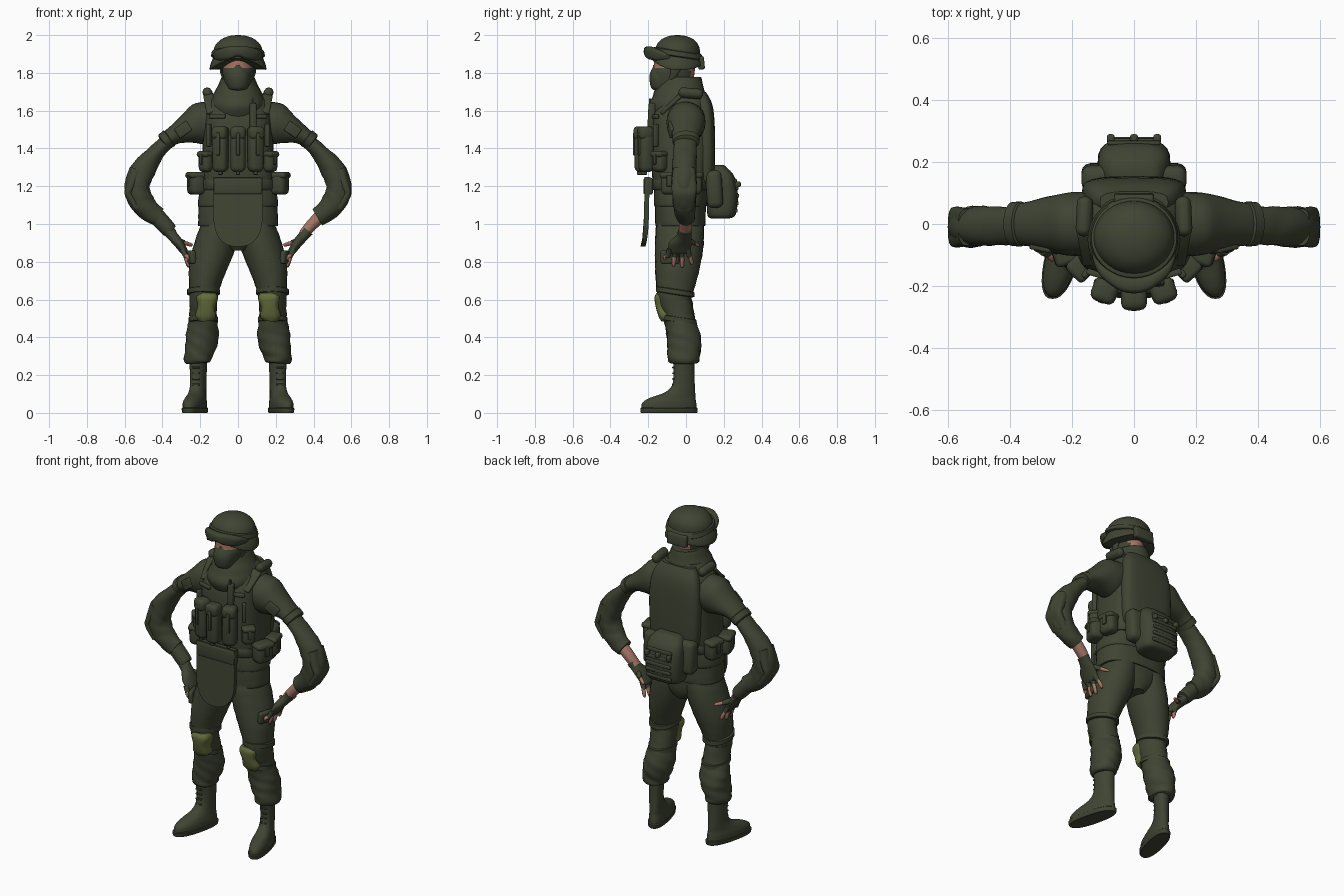
import bpy, bmesh, math
from mathutils import Vector, Matrix, Euler

def material(name, rgb):
    m = bpy.data.materials.new(name)
    m.diffuse_color = (*rgb, 1)
    return m

GREEN = material("dark olive cloth", (0.050, 0.058, 0.033))
PAD = material("knee pad olive", (0.13, 0.15, 0.045))
SKIN = material("skin", (0.38, 0.18, 0.13))

def finish(name, bm, mats):
    bmesh.ops.recalc_face_normals(bm, faces=bm.faces)
    me = bpy.data.meshes.new(name)
    bm.to_mesh(me)
    bm.free()
    for m in mats:
        me.materials.append(m)
    ob = bpy.data.objects.new(name, me)
    bpy.context.collection.objects.link(ob)
    return ob

def smooth_path(pts, sub):
    """Catmull-Rom through rows of numbers."""
    out = []
    for i in range(len(pts) - 1):
        a, b, c, d = pts[max(i - 1, 0)], pts[i], pts[i + 1], pts[min(i + 2, len(pts) - 1)]
        for k in range(sub):
            t = k / sub
            out.append([0.5 * (2 * q + (r - p) * t + (2 * p - 5 * q + 4 * r - s) * t * t
                        + (3 * q - p - 3 * r + s) * t ** 3) for p, q, r, s in zip(a, b, c, d)])
    return out + [list(pts[-1])]

def limb(name, pts, mat=GREEN, n=24, p=2.0, sub=4, warp=None, amp=0.0, mats=None, rule=None):
    """Loft of (x, y, z, half width in xz, half depth in y) rounded rings."""
    rows = smooth_path(pts, sub)
    bm = bmesh.new()
    rings = []
    for i, (x, y, z, a, b) in enumerate(rows):
        u, v = rows[max(i - 1, 0)], rows[min(i + 1, len(rows) - 1)]
        t = Vector((v[0] - u[0], 0, v[2] - u[2])).normalized()
        side = Vector((-t.z, 0, t.x))
        ring = []
        for k in range(n):
            th = 2 * math.pi * k / n
            c, s = math.cos(th), math.sin(th)
            f = 1 + amp * math.sin(3 * th + z * 38) * math.sin(z * 60 + x * 9)
            co = Vector((x, y, z)) + side * (a * f * math.copysign(abs(c) ** (2 / p), c))
            co.y += b * f * math.copysign(abs(s) ** (2 / p), s)
            ring.append(bm.verts.new(warp(co) if warp else co))
        rings.append(ring)
    for r0, r1 in zip(rings, rings[1:]):
        for k in range(n):
            bm.faces.new((r0[k], r0[(k + 1) % n], r1[(k + 1) % n], r1[k]))
    bm.faces.new(rings[0])
    bm.faces.new(rings[-1])
    if rule:
        for f in bm.faces:
            f.material_index = rule(f.calc_center_median())
    return finish(name, bm, mats or [mat])

def box(name, loc, size, rot=(0, 0, 0), r=0.012, mat=GREEN):
    bm = bmesh.new()
    bmesh.ops.create_cube(bm, size=1)
    bmesh.ops.scale(bm, vec=size, verts=bm.verts)
    bmesh.ops.bevel(bm, geom=bm.edges[:], offset=min(r, min(size) * 0.48), segments=3,
                    affect='EDGES', profile=0.5)
    bm.transform(Matrix.Translation(loc) @ Euler(rot).to_matrix().to_4x4())
    return finish(name, bm, [mat])

def pouch(name, loc, size, rz=0.0):
    """Pouch with a lid and a strap, facing -y before it is turned."""
    R = Matrix.Rotation(rz, 3, 'Z')
    w, d, h = size
    at = lambda x, y, z: Vector(loc) + R @ Vector((x, y, z))
    box(name, loc, size, (0, 0, rz), 0.026)
    box(name + "_lid", at(0, -0.004, h * 0.36), (w * 1.05, d * 1.06, h * 0.3), (0, 0, rz), 0.024)
    box(name + "_strap", at(0, -d * 0.53, h * 0.12), (w * 0.25, 0.012, h * 0.5), (0, 0, rz), 0.004)

# Jacket, vest, collar
limb("jacket", [(0, -.03, .99, .208, .128), (0, -.03, 1.0, .212, .133), (0, -.03, 1.1, .207, .135),
     (0, -.025, 1.2, .188, .14), (0, -.02, 1.4, .18, .15), (0, -.01, 1.55, .185, .14),
     (0, 0, 1.64, .17, .12), (0, 0, 1.71, .11, .085)], p=2.5, n=32, amp=.008)
limb("vest", [(0, -.025, 1.2, .19, .145), (0, -.025, 1.26, .195, .155), (0, -.02, 1.45, .185, .168),
     (0, -.015, 1.58, .175, .16), (0, 0, 1.66, .15, .125)], p=2.9, n=32)
limb("jacket_waist_fold", [(0, -.03, 1.09, .2, .13), (0, -.03, 1.1, .213, .139), (0, -.028, 1.16, .205, .142),
     (0, -.026, 1.2, .19, .14)], p=2.5, n=32)
limb("back_plate", [(0, .085, 1.2, .13, .045), (0, .1, 1.26, .16, .052), (0, .103, 1.5, .168, .05),
     (0, .09, 1.63, .15, .05), (0, .07, 1.70, .11, .035)], p=3.2)
limb("belt", [(0, -.025, 1.18, .2, .15), (0, -.025, 1.19, .207, .158), (0, -.025, 1.235, .205, .158),
     (0, -.025, 1.245, .195, .15)], p=2.5, sub=1, n=32)
limb("collar", [(0, -.045, 1.58, .14, .13), (0, -.05, 1.64, .142, .15), (0, -.038, 1.69, .128, .138),
     (0, -.03, 1.735, .105, .12), (0, -.028, 1.778, .085, .108), (0, -.028, 1.768, .074, .096)],
     warp=lambda c: Vector((c.x, c.y, c.z + .12 * min(c.y + .05, .1) * (c.z < 1.7))))
for s in (1, -1):
    box("shoulder_roll", (s * .16, .025, 1.692), (.05, .13, .055), (-.1, s * .5, 0), .024)
    box("shoulder_strap", (s * .145, -.08, 1.635), (.06, .14, .02), (.75, s * .2, 0), .008)
    box("chest_tab", (s * .11, -.165, 1.57), (.09, .02, .022), (0, 0, s * .3), .006)
box("radio", (.08, -.183, 1.57), (.035, .035, .14), (-.05, 0, .2), .01)
box("radio_aerial", (.08, -.19, 1.645), (.012, .012, .04), r=.004)

# Front pouches and belt gear
for x in (-.093, 0, .093):
    pouch("magazine_pouch", (x, -.235 + abs(x) * .25, 1.395), (.08, .075, .24), x * 3.5)
    box("pouch_pull", (x, -.245 + abs(x) * .25, 1.275), (.02, .03, .03), (0, 0, x * 3.5), .006)
for s in (1, -1):
    pouch("side_pouch", (s * .165, -.135, 1.33), (.075, .08, .11), s * .8)
    box("vest_tool", (s * .155, -.16, 1.47), (.022, .03, .12), (0, 0, s * .6), .008)
    pouch("hip_pouch", (s * .222, -.075, 1.215), (.11, .08, .12), s * 1.25)
    pouch("rear_hip_pouch", (s * .213, .035, 1.215), (.1, .075, .12), s * 1.75)
box("front_panel", (0, -.2, 1.2), (.26, .05, .09), r=.012)

# Groin flap, cut from a rounded outline
bm = bmesh.new()
outline = [(-.13, 1.25)] + [(-.13 * math.cos(a) ** .8, 1.04 - .16 * math.sin(a) ** .9)
           for a in [i * math.pi / 16 for i in range(8)]] + [(0, .88)]
outline += [(-x, z) for x, z in outline[-2::-1]]
face = bm.faces.new([bm.verts.new((x, -.241 + .9 * x * x + .02 * (z - .88), z)) for x, z in outline])
new = bmesh.ops.extrude_face_region(bm, geom=[face])['geom']
bmesh.ops.translate(bm, vec=(0, .026, 0), verts=[g for g in new if isinstance(g, bmesh.types.BMVert)])
finish("groin_flap", bm, [GREEN])

# Back pack with webbing
box("pack_base", (0, .15, 1.185), (.34, .085, .2), (.06, 0, 0), .03)
limb("pack", [(0, .18, 1.03, .085, .05), (0, .188, 1.05, .112, .075), (0, .192, 1.15, .118, .083),
     (0, .185, 1.25, .112, .072), (0, .17, 1.3, .085, .045), (0, .17, 1.312, .06, .03)], p=3.0)
for z, y in ((1.07, .266), (1.11, .272), (1.15, .274), (1.19, .27), (1.23, .262)):
    box("pack_webbing", (0, y, z), (.17, .014, .02), r=.005)
for x in (-.075, 0, .075):
    box("pack_buckle", (x, .275, 1.21), (.025, .03, .03), r=.008)

# Head: skin with a face mask
limb("head", [(0, 0, 1.6, .06, .06), (0, -.01, 1.69, .06, .065), (0, -.065, 1.715, .06, .105),
     (0, -.075, 1.75, .072, .115), (0, -.07, 1.80, .082, .115), (0, -.062, 1.826, .084, .110),
     (0, -.062, 1.86, .084, .108), (0, -.06, 1.91, .085, .105)], mats=[GREEN, SKIN], n=32, sub=5,
     rule=lambda c: 1 if (c.z > 1.826 and c.y < -.10) or c.y > .02 else 0)
limb("mask_muzzle", [(0, -.125, 1.706, .035, .035), (0, -.132, 1.72, .052, .052), (0, -.136, 1.77, .062, .058),
     (0, -.134, 1.805, .056, .054), (0, -.13, 1.83, .036, .045), (0, -.128, 1.842, .014, .046)])
for s in (1, -1):
    limb("chin_strap", [(s * .086, -.045, 1.87, .01, .045), (s * .086, -.06, 1.8, .008, .022),
         (s * .05, -.10, 1.71, .008, .012)], n=12)

# Helmet with brim, goggles and rear box
limb("helmet", [(0, -.045, 1.86, .125, .118), (0, -.045, 1.9, .132, .12), (0, -.045, 1.945, .121, .112),
     (0, -.045, 1.978, .088, .084), (0, -.045, 1.995, .047, .045), (0, -.045, 2.0, .008, .008)], n=36)
limb("helmet_brim", [(0, -.05, 1.88, .115, .105), (0, -.05, 1.875, .143, .136), (0, -.05, 1.885, .15, .142),
     (0, -.048, 1.908, .145, .134), (0, -.045, 1.935, .127, .118)], n=36, sub=3,
     warp=lambda c: Vector((c.x, c.y, c.z - .055 * (c.x / .14) ** 2 - .3 * max(0, c.y + .02))))
limb("goggles", [(-.13, -.1, 1.885, .012, .016), (-.105, -.145, 1.893, .028, .024), (-.05, -.186, 1.905, .034, .026),
     (0, -.198, 1.914, .026, .026), (.05, -.186, 1.905, .034, .026), (.105, -.145, 1.893, .028, .024),
     (.13, -.1, 1.885, .012, .016)], p=2.8)
limb("goggle_strap", [(0, -.045, 1.885, .136, .13), (0, -.045, 1.89, .143, .135),
     (0, -.045, 1.915, .138, .128), (0, -.045, 1.92, .125, .12)], sub=1, n=36,
     warp=lambda c: Vector((c.x, c.y, c.z - .15 * (c.y + .05))))
box("helmet_rear_box", (0, .08, 1.853), (.13, .035, .07), (.1, 0, 0), .01)

for s in (1, -1):
    bare = s > 0
    # Arms: loose sleeve, cuff, bare or covered wrist
    limb("shoulder_sleeve", [(s * .13, 0, 1.56, .095, .1), (s * .2, 0, 1.53, .112, .103),
         (s * .27, 0, 1.502, .078, .09), (s * .335, 0, 1.472, .051, .073), (s * .395, 0, 1.43, .042, .066)], amp=.02)
    limb("sleeve_hem", [(s * .36, 0, 1.458, .045, .066), (s * .365, 0, 1.454, .051, .073),
         (s * .393, 0, 1.433, .048, .071), (s * .397, 0, 1.43, .04, .06)], sub=1)
    limb("sleeve", [(s * .36, -.005, 1.45, .038, .06), (s * .43, -.005, 1.382, .044, .062),
         (s * .50, -.008, 1.29, .065, .065), (s * .533, -.01, 1.2, .066, .066),
         (s * .512, -.01, 1.12, .066, .062), (s * .465, -.005, 1.065, .057, .055),
         (s * .42, 0, 1.035, .05, .048)], amp=.05)
    limb("elbow_fold", [(s * .535, -.01, 1.29, .035, .06), (s * .568, -.01, 1.2, .026, .066),
         (s * .578, -.01, 1.155, .021, .063), (s * .53, -.01, 1.085, .028, .054)], p=2.8)
    box("arm_patch", (s * .29, -.08, 1.5), (.08, .02, .06), (0, s * .6, s * .2), .006)
    limb("forearm" if bare else "lower_sleeve",
         [(s * .45, 0, 1.055, .034, .036), (s * .39, -.002, .995, .031, .034), (s * .345, -.008, .945, .026, .032)],
         SKIN if bare else GREEN)
    if not bare:
        limb("sleeve_cuff", [(-.43, 0, 1.04, .045, .045), (-.37, 0, .975, .042, .045), (-.355, 0, .96, .036, .04)])
    # Fingerless gloves and fingers
    limb("glove", [(s * .37, -.005, .965, .032, .038), (s * .345, -.012, .935, .028, .04),
         (s * .315, -.03, .9, .026, .06), (s * .285, -.035, .855, .02, .058), (s * .28, -.035, .845, .014, .05)])
    for y0, y1, z1 in ((-.085, -.11, .81), (-.055, -.065, .775), (-.022, -.02, .77), (.008, .03, .785)):
        ym = (y0 + y1) / 2
        limb("glove_finger", [(s * .297, y0, .87, .015, .016), (s * .274, ym, .825, .013, .014)], n=10, sub=2)
        limb("finger", [(s * .28, ym, .835, .011, .012), (s * .265, y1, z1 + .015, .01, .011),
             (s * .262, y1, z1, .004, .005)], SKIN, n=10, sub=2)
    limb("glove_thumb", [(s * .325, .005, .915, .018, .02), (s * .285, .04, .9, .014, .015)], n=10, sub=2)
    limb("thumb", [(s * .29, .035, .902, .011, .012), (s * .25, .062, .89, .01, .011),
         (s * .24, .065, .887, .004, .005)], SKIN, n=10, sub=2)

    # Trousers
    limb("trouser_thigh", [(s * .09, -.03, 1.06, .09, .11), (s * .098, -.032, .98, .1, .126),
         (s * .122, -.035, .89, .108, .128), (s * .16, -.045, .77, .1, .118), (s * .178, -.055, .67, .082, .102),
         (s * .183, -.06, .6, .074, .088), (s * .183, -.045, .53, .07, .08)], amp=.02)
    limb("trouser_shin", [(s * .185, -.055, .6, .072, .085), (s * .183, -.035, .5, .074, .083),
         (s * .188, -.015, .42, .087, .088), (s * .198, -.01, .36, .083, .09), (s * .21, -.012, .31, .074, .085),
         (s * .215, -.012, .275, .07, .082), (s * .215, -.012, .262, .055, .066)], amp=.05)
    for z, y, r in ((.64, -.057, .092), (.495, -.035, .083)):
        limb("knee_strap", [(s * .183, y, z - .016, r * .8, r), (s * .183, y, z - .012, r * .94, r * 1.1),
             (s * .183, y, z + .012, r * .94, r * 1.1), (s * .183, y, z + .016, r * .8, r)], sub=1,
             warp=lambda c: Vector((c.x, c.y, c.z - .15 * (c.y + .05))))
    limb("knee_pad", [(s * .172, -.085, .485, .034, .045), (s * .172, -.095, .51, .054, .05),
         (s * .168, -.11, .56, .047, .05), (s * .164, -.115, .61, .058, .052), (s * .164, -.11, .635, .045, .045)],
         PAD, p=2.8)
    box("thigh_pocket", (s * .25, -.085, .825), (.03, .1, .07), (0, s * .1, s * -.3), .01)

    # Boots, toes turned out
    turn = lambda c, s=s: Vector((s * .212 + (c.x - s * .212) * .99 - s * .23 * (c.y + .01), c.y, c.z))
    X = s * .21
    limb("boot_sole", [(X, -.09, 0, .052, .148), (X, -.09, .004, .056, .15), (X, -.09, .024, .057, .152),
         (X, -.09, .028, .052, .147)], p=2.4, sub=1, warp=turn, n=32)
    limb("boot", [(X, -.09, .025, .055, .147), (X, -.088, .055, .054, .142), (X, -.07, .08, .048, .12),
         (X, -.035, .105, .043, .084), (X, -.015, .14, .041, .062), (X, -.01, .2, .042, .055),
         (X, -.012, .29, .047, .058)], warp=turn, n=28, p=2.2)
    for z in (.15, .18, .21, .24):
        box("boot_lace", (X + s * .012, -.066, z), (.04, .014, .01), r=.004)

limb("seat", [(0, -.025, .86, .05, .09), (0, -.03, .92, .13, .12), (0, -.03, 1.03, .195, .125)], p=2.4)

bpy.ops.object.select_all(action='SELECT')
bpy.context.view_layer.objects.active = bpy.context.selected_objects[0]
bpy.ops.object.shade_smooth_by_angle(angle=math.radians(42))
